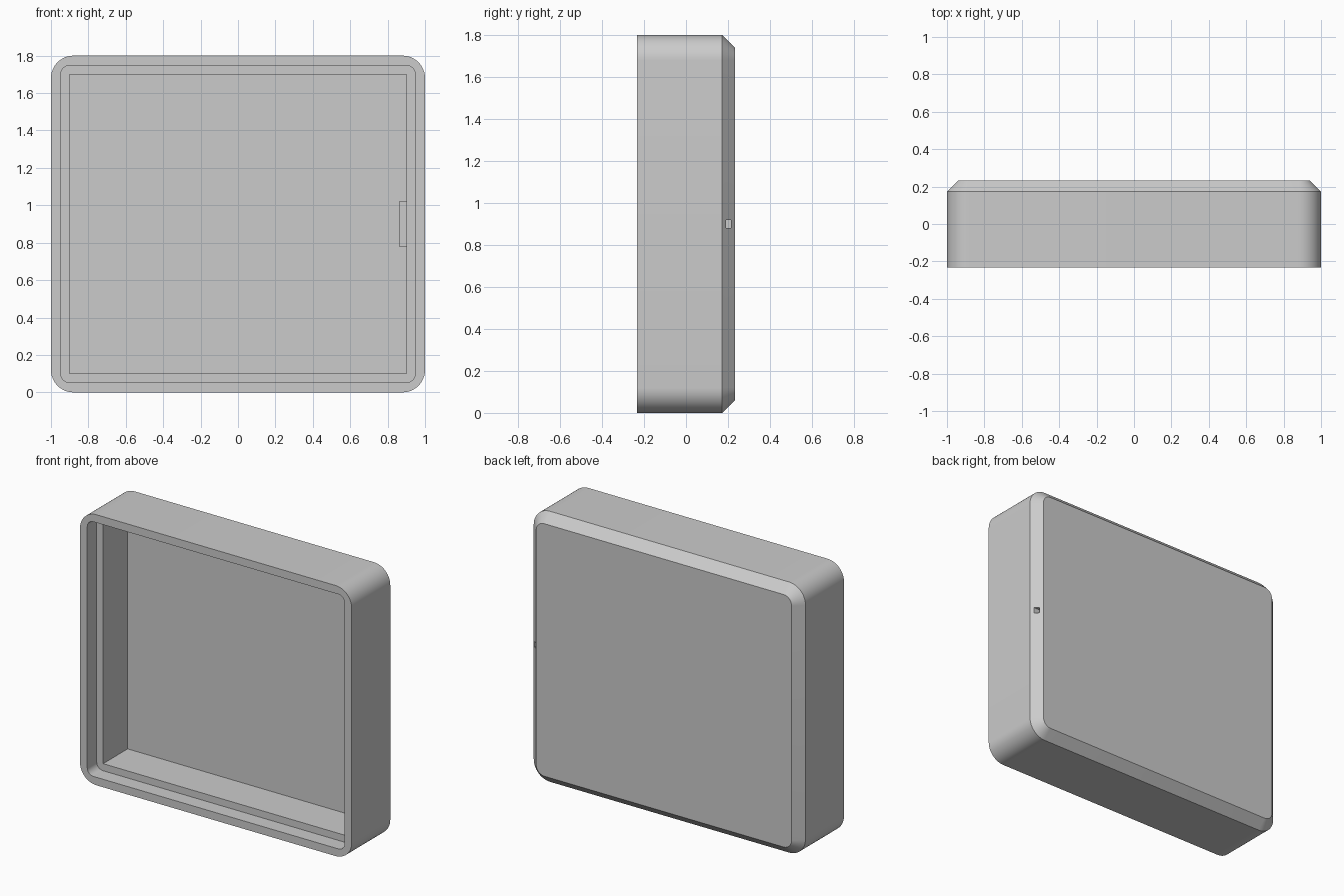
import bpy, bmesh, math

if "Cube" in bpy.data.objects:
    bpy.data.objects.remove(bpy.data.objects["Cube"])

W, H, D = 2.0, 1.8, 0.465          # width, height, depth
FRONT, BACK = -D / 2, D / 2
SEG = 12                           # segments per rounded corner

grey = bpy.data.materials.new("plain grey")
grey.diffuse_color = (0.6, 0.6, 0.6, 1)
grey.use_nodes = True
grey.node_tree.nodes["Principled BSDF"].inputs["Base Color"].default_value = grey.diffuse_color


def ring(bm, inset, radius, y):
    """Rounded rectangle in the xz plane, inset from the outer outline."""
    a, b = W / 2 - inset - radius, H / 2 - inset - radius
    verts = []
    for i, (sx, sz) in enumerate([(1, 1), (-1, 1), (-1, -1), (1, -1)]):
        for k in range(SEG + 1):
            t = math.pi / 2 * (i + k / SEG)
            verts.append(bm.verts.new((sx * a + radius * math.cos(t), y,
                                       H / 2 + sz * b + radius * math.sin(t))))
    return verts


def cutter(name, x0, x1, y0, y1, z0, z1):
    bpy.ops.mesh.primitive_cube_add(size=1, location=((x0 + x1) / 2, (y0 + y1) / 2, (z0 + z1) / 2))
    ob = bpy.context.object
    ob.name = name
    ob.scale = (x1 - x0, y1 - y0, z1 - z0)
    ob.hide_render = True
    return ob


# Shell: back face, chamfer, outer wall, front rim, lid step, cavity, floor
bm = bmesh.new()
sections = [
    (0.06, 0.06, BACK),            # back face outline
    (0.0, 0.12, BACK - 0.06),      # chamfer edge
    (0.0, 0.12, FRONT),            # outer front rim
    (0.053, 0.045, FRONT),         # inner front rim
    (0.053, 0.045, FRONT + 0.10),  # lid step
    (0.10, 0.0, FRONT + 0.10),     # cavity mouth, square corners
    (0.10, 0.0, BACK - 0.107),     # cavity floor
]
rings = [ring(bm, *s) for s in sections]
for r, s in zip(rings, rings[1:]):
    n = len(r)
    for i in range(n):
        j = (i + 1) % n
        bm.faces.new((r[i], r[j], s[j], s[i]))
bm.faces.new(rings[0])
bm.faces.new(rings[-1])
bmesh.ops.remove_doubles(bm, verts=bm.verts, dist=1e-5)
bmesh.ops.recalc_face_normals(bm, faces=bm.faces)
mesh = bpy.data.meshes.new("case_shell")
bm.to_mesh(mesh)
bm.free()
mesh.materials.append(grey)
shell = bpy.data.objects.new("case_shell", mesh)
bpy.context.collection.objects.link(shell)

# Floor pocket beside the right wall, and the small hole leading out of it
cutters = [
    cutter("pocket_cutter", 0.863, 0.90, 0.05, 0.214, 0.78, 1.02),
    cutter("hole_cutter", 0.88, 1.10, 0.191, 0.214, 0.881, 0.919),
]
bpy.ops.object.select_all(action='DESELECT')
shell.select_set(True)
bpy.context.view_layer.objects.active = shell
for c in cutters:
    mod = shell.modifiers.new(c.name, 'BOOLEAN')
    mod.operation, mod.solver, mod.object = 'DIFFERENCE', 'EXACT', c
    bpy.ops.object.modifier_apply(modifier=mod.name)
    bpy.data.objects.remove(c)

bpy.ops.object.shade_smooth_by_angle(angle=math.radians(30))
